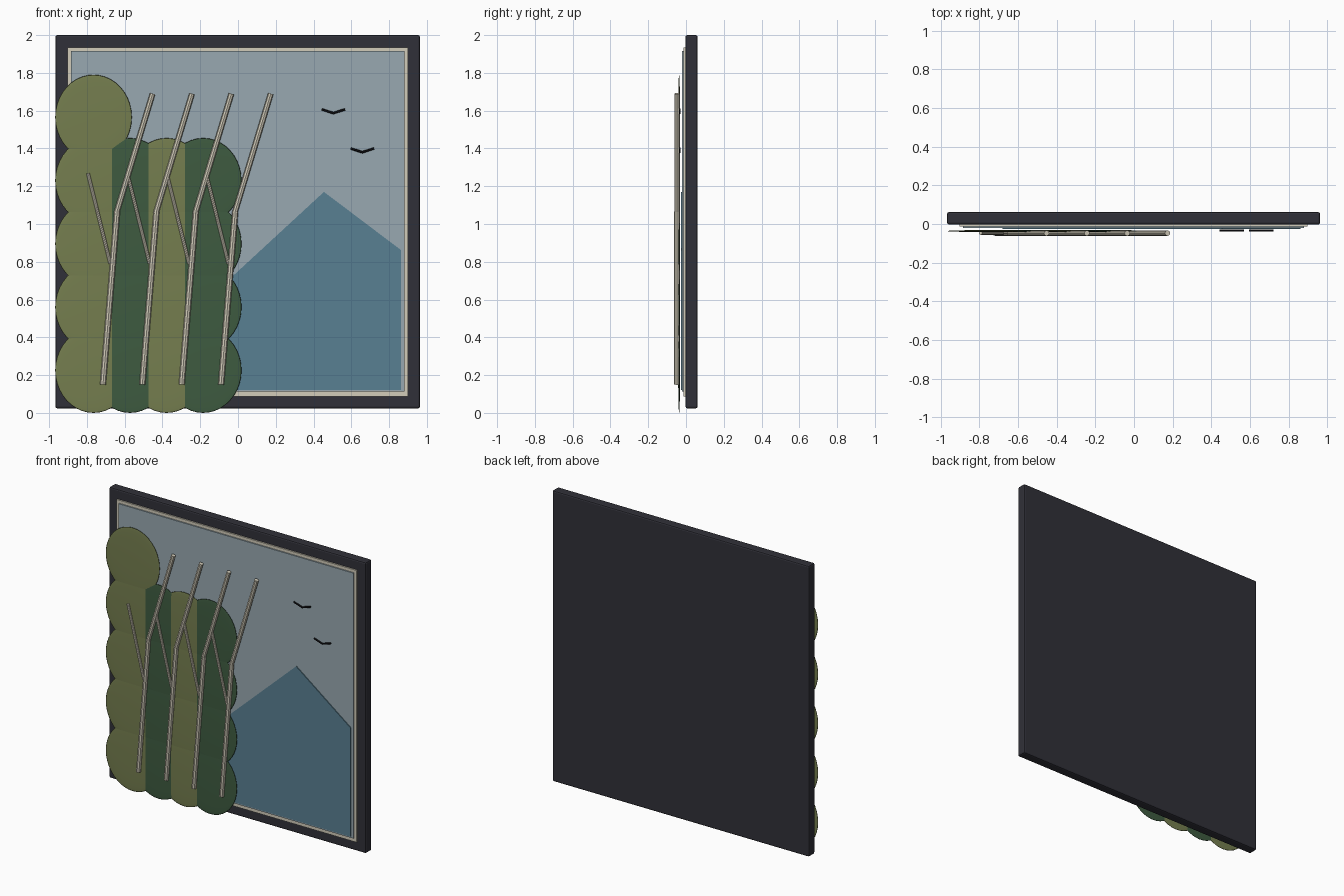
import bpy, bmesh, math
from mathutils import Vector

if "Cube" in bpy.data.objects:
    bpy.data.objects.remove(bpy.data.objects["Cube"])


def material(name, rgb):
    m = bpy.data.materials.new(name)
    lin = [(c / 255 / 12.92 if c < 10 else ((c / 255 + 0.055) / 1.055) ** 2.4) for c in rgb]
    m.diffuse_color = (*lin, 1)
    m.use_nodes = True
    m.node_tree.nodes["Principled BSDF"].inputs["Base Color"].default_value = m.diffuse_color
    return m


CHARCOAL = material("charcoal", (48, 48, 56))
CREAM = material("cream", (210, 204, 186))
SKY = material("sky_blue_grey", (152, 169, 177))
BLUE = material("mountain_blue", (89, 128, 146))
OLIVE = material("olive", (117, 126, 79))
GREEN = material("dark_green", (62, 91, 64))
BLACK = material("near_black", (22, 22, 26))


def finish(name, bm, mat, smooth=False):
    bmesh.ops.recalc_face_normals(bm, faces=bm.faces)
    me = bpy.data.meshes.new(name)
    for f in bm.faces:
        f.smooth = smooth
    bm.to_mesh(me)
    bm.free()
    me.materials.append(mat)
    ob = bpy.data.objects.new(name, me)
    bpy.context.collection.objects.link(ob)
    return ob


def plate(name, pts, y0, y1, mat):
    # flat outline in x,z extruded from y0 to y1
    bm = bmesh.new()
    face = bm.faces.new([bm.verts.new((x, y0, z)) for x, z in pts])
    ext = bmesh.ops.extrude_face_region(bm, geom=[face])
    for v in ext["geom"]:
        if isinstance(v, bmesh.types.BMVert):
            v.co.y = y1
    return finish(name, bm, mat)


def rect(x0, x1, z0, z1):
    return [(x0, z0), (x1, z0), (x1, z1), (x0, z1)]


def rod(name, a, b, r, y, mat, sides=8):
    # straight rod between two x,z points
    a, b = Vector((a[0], y, a[1])), Vector((b[0], y, b[1]))
    bm = bmesh.new()
    bmesh.ops.create_cone(bm, cap_ends=True, segments=sides, radius1=r, radius2=r,
                          depth=(b - a).length)
    rot = (b - a).to_track_quat('Z', 'Y')
    for v in bm.verts:
        v.co = rot @ v.co + (a + b) / 2
    return finish(name, bm, mat)


# backing panel with softened edges
frame = plate("backing_panel", rect(-0.967, 0.963, 0.024, 2.0), -0.003, 0.062, CHARCOAL)
bev = frame.modifiers.new("soft_edges", 'BEVEL')
bev.width = 0.01
bev.segments = 2

# stacked picture plates
plate("cream_border", rect(-0.903, 0.899, 0.088, 1.935), -0.0125, -0.003, CREAM)
plate("sky_panel", rect(-0.884, 0.881, 0.112, 1.915), -0.0205, -0.0125, SKY)
plate("mountain", [(-0.68, 0.122), (0.863, 0.122), (0.863, 0.862), (0.455, 1.17)],
      -0.0265, -0.0205, BLUE)

# foliage: columns of flattened, intersecting ellipsoids
for col, count in enumerate((5, 4, 4, 4)):
    for row in range(count):
        bm = bmesh.new()
        bmesh.ops.create_uvsphere(bm, u_segments=40, v_segments=20, radius=1)
        for v in bm.verts:
            x, y, z = v.co
            # sphere pole turned to face the viewer
            v.co = (-0.765 + 0.1935 * col + 0.203 * x, -0.0365 + 0.005 * z,
                    0.225 + 0.335 * row + 0.225 * y)
        finish(f"foliage_{col + 1}_{row + 1}", bm, (OLIVE, GREEN)[col % 2], True)

# bent trunks with a side branch each
for i in range(4):
    dx = 0.2085 * i
    rod(f"trunk_lower_{i + 1}", (-0.715 + dx, 0.15), (-0.640 + dx, 1.065), 0.0155, -0.0475, CREAM)
    rod(f"trunk_upper_{i + 1}", (-0.644 + dx, 1.055), (-0.452 + dx, 1.69), 0.0145, -0.0475, CREAM)
    rod(f"branch_{i + 1}", (-0.676 + dx, 0.79), (-0.794 + dx, 1.268), 0.009, -0.0475, CREAM)

# two birds, each of two wings
for i, (bx, bz) in enumerate(((0.505, 1.586), (0.658, 1.379))):
    for side, s in (("left", -1), ("right", 1)):
        rod(f"bird_{i + 1}_{side}_wing", (bx - 0.003 * s, bz), (bx + 0.062 * s, bz + 0.021),
            0.006, -0.033, BLACK, 6)
